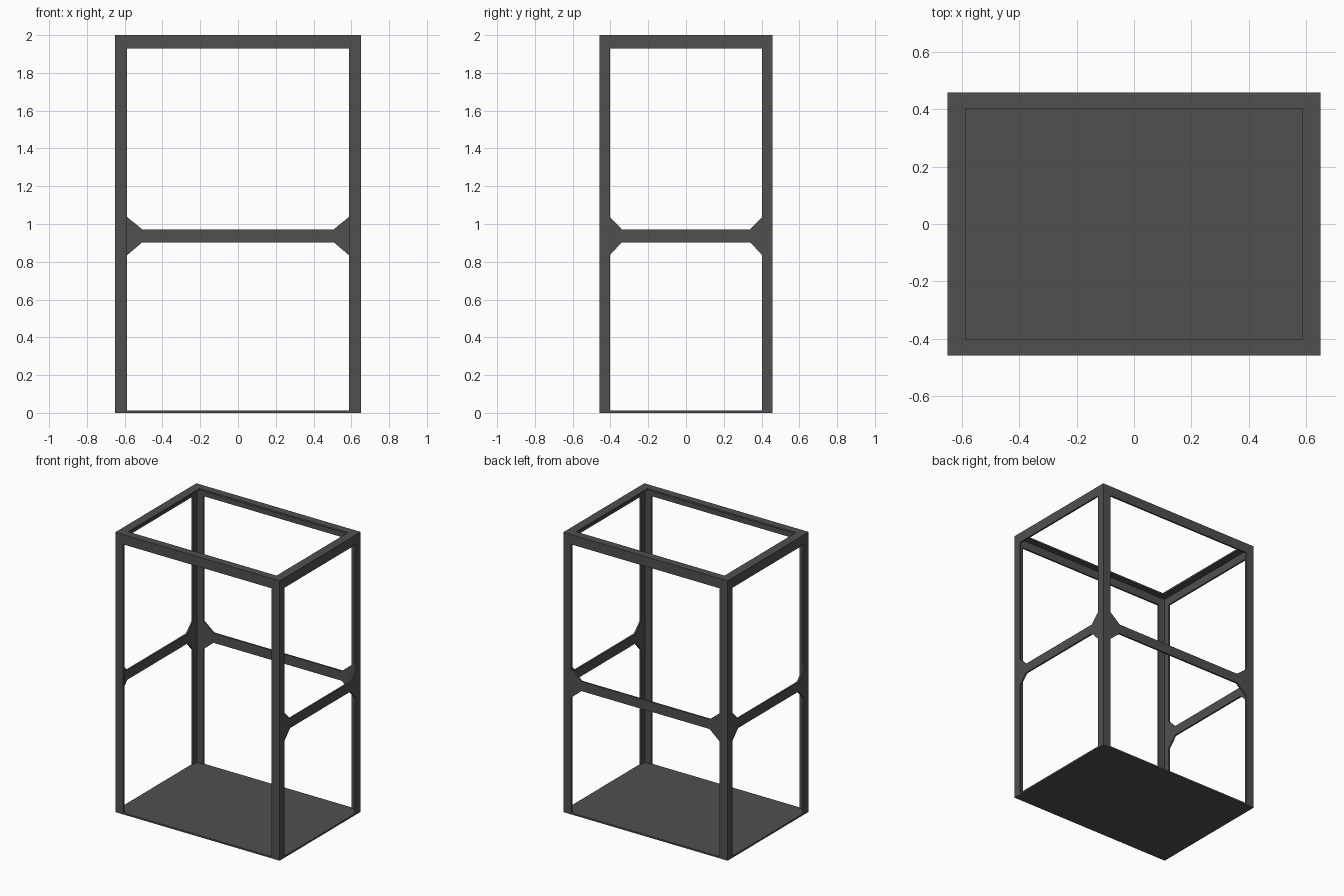
import bpy, bmesh
from mathutils import Matrix, Vector

if "Cube" in bpy.data.objects:
    bpy.data.objects.remove(bpy.data.objects["Cube"])

X, Y, H = 0.65, 0.458, 2.0      # half width, half depth, height
W, V = 0.063, 0.055             # flange widths along x and along y
T = 0.012                       # sheet thickness
RAIL_Z = 1.93                   # underside of the top frame

steel = bpy.data.materials.new("dark_steel")
steel.diffuse_color = (0.08, 0.08, 0.08, 1)
steel.use_nodes = True
steel.node_tree.nodes["Principled BSDF"].inputs["Base Color"].default_value = steel.diffuse_color


def finish(name, bm):
    bmesh.ops.recalc_face_normals(bm, faces=bm.faces)
    me = bpy.data.meshes.new(name)
    bm.to_mesh(me)
    bm.free()
    me.materials.append(steel)
    ob = bpy.data.objects.new(name, me)
    bpy.context.collection.objects.link(ob)
    return ob


def prism(name, points, extrude, matrix=Matrix()):
    """Extrude a closed outline of 3D points along a vector."""
    bm = bmesh.new()
    face = bm.faces.new([bm.verts.new(p) for p in points])
    res = bmesh.ops.extrude_face_region(bm, geom=[face], use_keep_orig=True)
    moved = [g for g in res["geom"] if isinstance(g, bmesh.types.BMVert)]
    bmesh.ops.translate(bm, verts=moved, vec=Vector(extrude))
    bmesh.ops.transform(bm, matrix=matrix, verts=bm.verts)
    return finish(name, bm)


# Floor panel
prism("floor_panel", [(-X, -Y, 0), (X, -Y, 0), (X, Y, 0), (-X, Y, 0)], (0, 0, T))

# Corner posts: angle section, mirrored to the four corners
angle = [(X, Y), (X - W, Y), (X - W, Y - T), (X - T, Y - T), (X - T, Y - V), (X, Y - V)]
for sx, side in ((-1, "left"), (1, "right")):
    for sy, end in ((-1, "front"), (1, "back")):
        prism(f"{end}_{side}_post", [(sx * x, sy * y, T) for x, y in angle],
              (0, 0, RAIL_Z - T))

# Top frame: angle section swept around the rectangle with mitred corners
section = [(0, 0, H), (W, V, H), (W, V, H - T), (T, T, H - T), (T, T, RAIL_Z), (0, 0, RAIL_Z)]
bm = bmesh.new()
rings = [[bm.verts.new((sx * (X - ix), sy * (Y - iy), z))
          for sx, sy in ((-1, -1), (1, -1), (1, 1), (-1, 1))] for ix, iy, z in section]
for i, a in enumerate(rings):
    b = rings[(i + 1) % len(rings)]
    for k in range(4):
        n = (k + 1) % 4
        bm.faces.new((a[k], a[n], b[n], b[k]))
finish("top_frame", bm)


# Middle rails with flared gusset ends, on the back and both sides
def rail_outline(half, flare):
    right = [(half - flare, 0.903), (half, 0.835), (half, 1.037), (half - flare, 0.972)]
    return right + [(-u, z) for u, z in reversed(right)]


prism("back_rail", [(u, Y, z) for u, z in rail_outline(X - W, 0.08)], (0, -T, 0))
for s, side in ((-1, "left"), (1, "right")):
    prism(f"{side}_rail", [(s * X, u, z) for u, z in rail_outline(Y - V, 0.063)],
          (-s * T, 0, 0))
